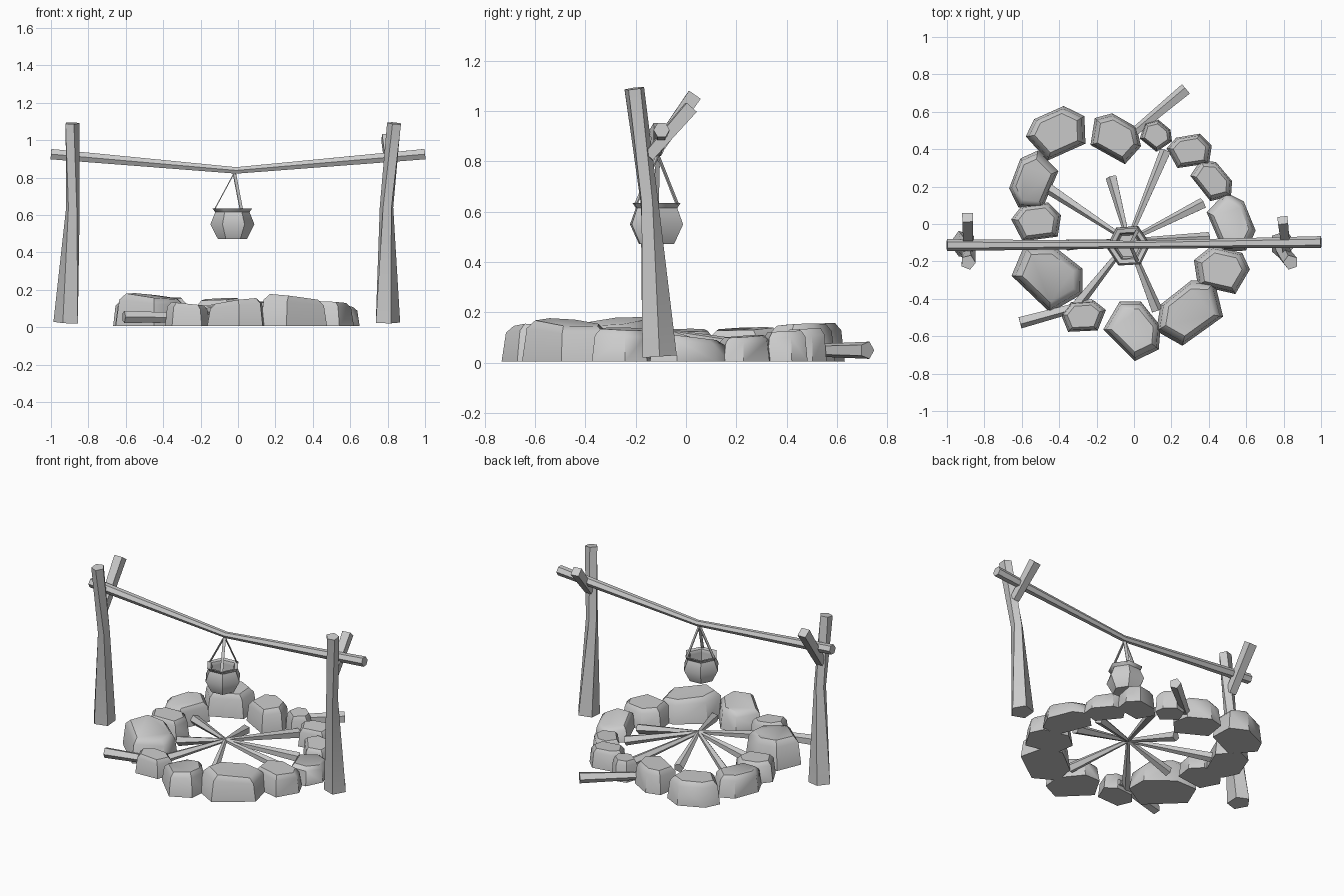
import bpy, bmesh, math, random
from mathutils import Vector, Matrix

random.seed(4)
cube = bpy.data.objects.get("Cube")
if cube:
    bpy.data.objects.remove(cube, do_unlink=True)

grey = bpy.data.materials.new("plain_grey")
grey.use_nodes = True
grey.diffuse_color = (0.6, 0.6, 0.6, 1)
bsdf = next(n for n in grey.node_tree.nodes if n.type == 'BSDF_PRINCIPLED')
bsdf.inputs["Base Color"].default_value = (0.6, 0.6, 0.6, 1)


def loft(name, rings, angle=40):
    """Skin a list of closed rings, cap both ends and shade by angle."""
    bm = bmesh.new()
    loops = [[bm.verts.new(p) for p in ring] for ring in rings]
    n = len(loops[0])
    for a, b in zip(loops, loops[1:]):
        for i in range(n):
            j = (i + 1) % n
            bm.faces.new((a[i], a[j], b[j], b[i]))
    bm.faces.new(loops[0][::-1])
    bm.faces.new(loops[-1])
    bmesh.ops.recalc_face_normals(bm, faces=bm.faces[:])
    mesh = bpy.data.meshes.new(name)
    bm.to_mesh(mesh)
    bm.free()
    obj = bpy.data.objects.new(name, mesh)
    bpy.context.collection.objects.link(obj)
    mesh.materials.append(grey)
    bpy.ops.object.select_all(action='DESELECT')
    obj.select_set(True)
    bpy.context.view_layer.objects.active = obj
    bpy.ops.object.shade_smooth_by_angle(angle=math.radians(angle))
    return obj


def circle(sides, radius, z=0, turn=0):
    steps = [turn + math.tau * i / sides for i in range(sides)]
    return [Vector((radius * math.cos(a), radius * math.sin(a), z)) for a in steps]


def pole(name, points, radii, sides=5, turn=0, angle=50):
    """Tapered log through the given points, square to its path."""
    pts = [Vector(p) for p in points]
    rings = []
    for i, p in enumerate(pts):
        along = pts[min(i + 1, len(pts) - 1)] - pts[max(i - 1, 0)]
        frame = along.to_track_quat('Z', 'Y')
        rings.append([p + frame @ v for v in circle(sides, radii[i], 0, turn)])
    return loft(name, rings, angle)


# Two leaning, bent posts, each with a short fork branch
pole("right_post", [(-.915, -.105, .025), (-.883, -.148, .64), (-.887, -.205, 1.09)],
     [.072, .038, .041])
pole("left_post", [(.795, -.105, .025), (.795, -.148, .64), (.838, -.205, 1.09)],
     [.072, .038, .041])
pole("right_fork", [(-.887, -.15, .8), (-.89, .035, 1.065)], [.034, .04], 4, math.pi / 4)
pole("left_fork", [(.815, -.15, .82), (.795, .02, 1.015)], [.03, .038], 4, math.pi / 4)

# Sagging crossbeam
pole("crossbeam", [(-1, -.113, .925), (-.01, -.11, .838), (1, -.097, .925)],
     [.032, .02, .032], 6)

# Hollow six-sided cooking pot, outside then inside
pot_centre = Vector((-.03, -.117, 0))
profile = [(.078, .472), (.118, .55), (.092, .615), (.107, .635),
           (.082, .63), (.074, .61), (.095, .55), (.065, .49)]
loft("cooking_pot", [[pot_centre + v for v in circle(6, r, z, .06)] for r, z in profile], 50)

# Three straps hanging the pot from the beam
for i in range(3):
    a = math.radians(60 + 120 * i)
    foot = pot_centre + Vector((.096 * math.cos(a), .096 * math.sin(a), .628))
    top = Vector((-.02, -.112, .825))
    side = Vector((-math.sin(a), math.cos(a), 0)) * .009
    thick = Vector((math.cos(a), math.sin(a), 0)) * .003
    loft(f"pot_strap_{i + 1}",
         [[p - side - thick, p + side - thick, p + side + thick, p - side + thick]
          for p in (foot, top)], 30)

# Firewood: thin tips meet in the middle, thick ends rest on the ground
hub = Vector((-.03, -.09, .125))
log_ends = [(-.47, .2), (-.12, .25), (.17, .39), (.37, .11),
            (.4, -.075), (.12, -.46), (-.31, -.44), (-.36, -.11)]
for i, (x, y) in enumerate(log_ends):
    pole(f"fire_log_{i + 1}", [hub, (x, y, .04)], [.012, .032])

# Loose logs poking out under the stones
pole("back_loose_log", [(-.01, .48, .05), (.28, .72, .05)], [.025, .036])
pole("front_loose_log", [(-.22, -.42, .05), (-.61, -.525, .055)], [.025, .034])

# Ring of stones: x, y, length, width, turn, height, slope along x, slope along y
stones = [
    (-.41, .49, .34, .24, 20, .15, 0, .04),
    (-.10, .465, .3, .21, -30, .145, .06, .05),
    (.12, .475, .17, .14, -35, .13, 0, .05),
    (.30, .39, .25, .17, 5, .12, 0, .05),
    (.42, .23, .26, .16, -50, .1, -.04, .05),
    (.52, 0, .33, .21, -70, .1, 0, -.12),
    (.47, -.25, .31, .23, -10, .13, -.05, -.03),
    (.30, -.465, .4, .26, 40, .155, -.11, -.04),
    (0, -.56, .34, .25, -50, .135, .12, -.05),
    (-.27, -.495, .24, .17, 5, .12, -.1, 0),
    (-.45, -.28, .4, .29, -40, .16, -.1, .06),
    (-.52, .01, .27, .19, 5, .125, -.06, 0),
    (-.54, .23, .33, .21, 70, .13, -.06, .05),
]
outline = [(1, .3), (.55, .95), (-.5, 1), (-1, .25), (-.75, -.9), (.6, -1)]
for i, (x, y, length, width, turn, height, sx, sy) in enumerate(stones):
    spin = Matrix.Rotation(math.radians(turn), 3, 'Z')
    flip = random.choice((-1, 1))
    base = [spin @ Vector((u * flip * length / 2 * random.uniform(.94, 1.06),
                           v * width / 2 * random.uniform(.94, 1.06), 0))
            for u, v in outline]
    rings = []
    for scale, level in ((1, 0), (.9, .8), (.72, 1)):
        ring = [p * scale for p in base]
        rings.append([Vector((x + p.x, y + p.y,
                              .005 + level * (height + sx * p.x + sy * p.y)))
                      for p in ring])
    loft(f"stone_{i + 1}", rings, 42)
